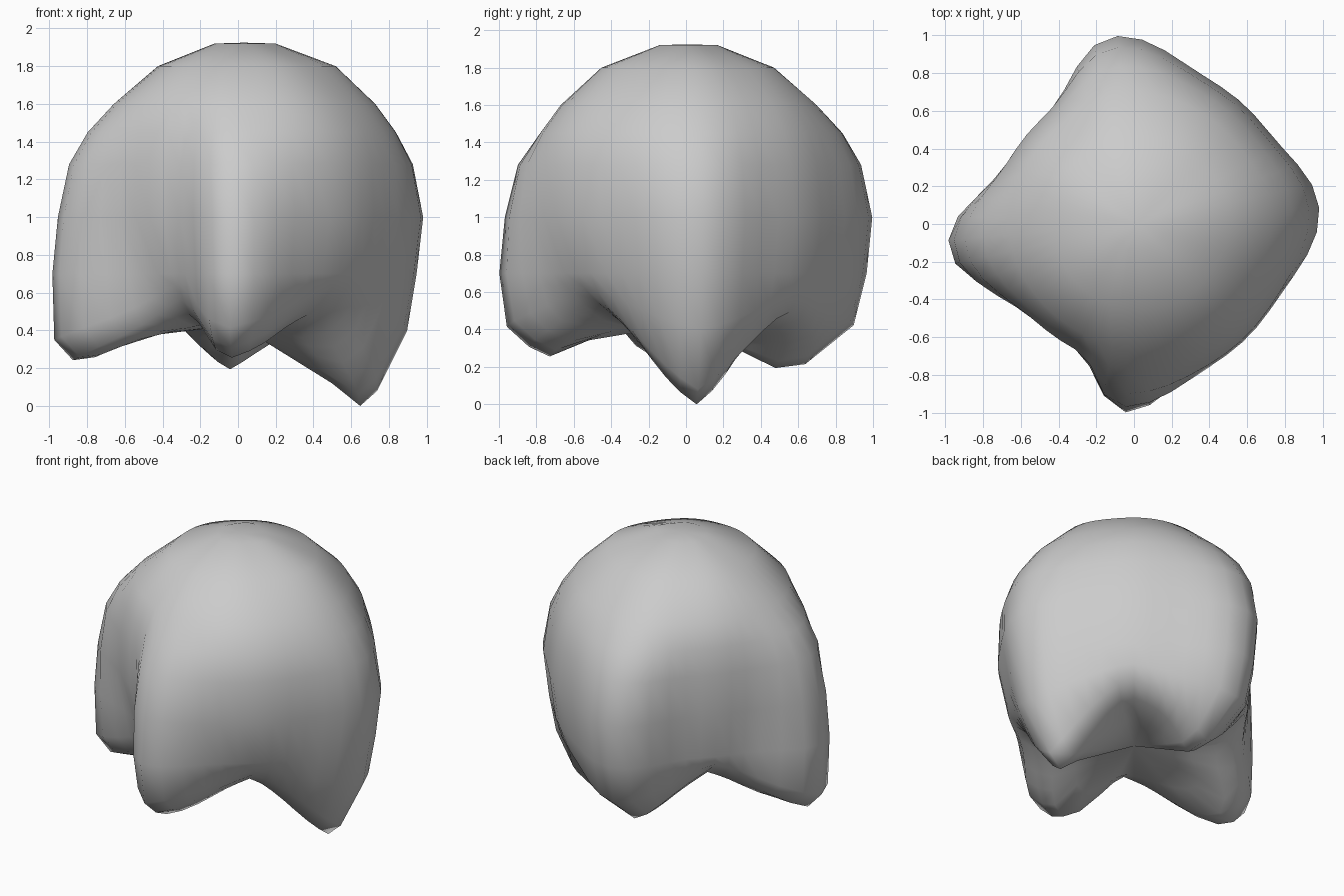
import bpy, bmesh, math

if "Cube" in bpy.data.objects:
    bpy.data.objects.remove(bpy.data.objects["Cube"])

SEG = 48
LEVELS = [1.92, 1.8, 1.6, 1.45, 1.28, 1.0, 0.7]     # shared heights of the dome rings

# Each spoke: angle, dome radii at LEVELS, then (radius, height) around the lower edge
SPOKES = [
    (5,   [.20, .52, .73, .84, .93, .985, .95], [(.90, .40), (.74, .08), (.65, .00), (.50, .12)]),   # right lobe
    (48,  [.16, .48, .69, .78, .83, .86, .82],  [(.78, .58), (.72, .50), (.58, .45), (.40, .41)]),   # valley
    (96,  [.17, .47, .70, .84, .94, 1.00, .97], [(.90, .42), (.64, .21), (.48, .19), (.32, .27)]),   # back lobe
    (140, [.14, .45, .65, .71, .74, .74, .71],  [(.69, .64), (.63, .59), (.52, .51), (.36, .45)]),   # valley
    (187, [.12, .42, .66, .80, .90, .96, .99],  [(.98, .34), (.88, .23), (.76, .25), (.55, .36)]),   # left lobe
    (238, [.13, .44, .64, .70, .73, .73, .66],  [(.62, .64), (.57, .57), (.49, .49), (.36, .43)]),   # valley
    (266, [.14, .45, .67, .78, .90, .97, 1.00], [(.96, .41), (.84, .30), (.73, .25), (.52, .34)]),   # front lobe
    (314, [.16, .48, .69, .79, .84, .85, .79],  [(.74, .63), (.67, .57), (.55, .49), (.40, .43)]),   # valley
]


def spoke_profile(i):
    ang, radii, low = SPOKES[i % 8]
    return list(zip(radii, LEVELS)) + low


def profile_at(deg):
    """Blend the two neighbouring spokes: rounded lobes in plan, V-shaped notches in height."""
    for i in range(8):
        a0, a1 = SPOKES[i][0], SPOKES[(i + 1) % 8][0]
        span = (a1 - a0) % 360
        f = ((deg - a0) % 360) / span
        if f < 1:
            break
    lobe, valley = (i, i + 1) if i % 2 == 0 else (i + 1, i)
    if i % 2:
        f = 1 - f
    soft = 0.5 + 0.5 * math.cos(math.pi * f)
    wz = 0.75 * (1 - f) + 0.25 * soft ** 1.5
    pts = []
    for k, ((r0, z0), (r1, z1)) in enumerate(zip(spoke_profile(lobe), spoke_profile(valley))):
        wr = soft ** min(2.2, 1.2 + 0.2 * k)      # lobes get narrower further down
        pts.append((r1 + (r0 - r1) * wr, z1 + (z0 - z1) * wz))
    return pts


# Four-lobed dome: loft the profiles around the vertical axis
bm = bmesh.new()
columns = []
for s in range(SEG):
    deg = 5 + s * 360 / SEG
    a = math.radians(deg)
    columns.append([bm.verts.new((r * math.cos(a), r * math.sin(a), z)) for r, z in profile_at(deg)])

top = bm.verts.new((0.03, 0, 1.925))
under = bm.verts.new((0, 0, 0.43))
for s in range(SEG):
    c0, c1 = columns[s], columns[(s + 1) % SEG]
    bm.faces.new((top, c0[0], c1[0]))
    for k in range(len(c0) - 1):
        bm.faces.new((c0[k], c0[k + 1], c1[k + 1], c1[k]))
    bm.faces.new((under, c1[-1], c0[-1]))

bmesh.ops.recalc_face_normals(bm, faces=bm.faces)
for f in bm.faces:
    f.smooth = True

mesh = bpy.data.meshes.new("lobed_dome")
bm.to_mesh(mesh)
bm.free()
bpy.context.collection.objects.link(bpy.data.objects.new("lobed_dome", mesh))
